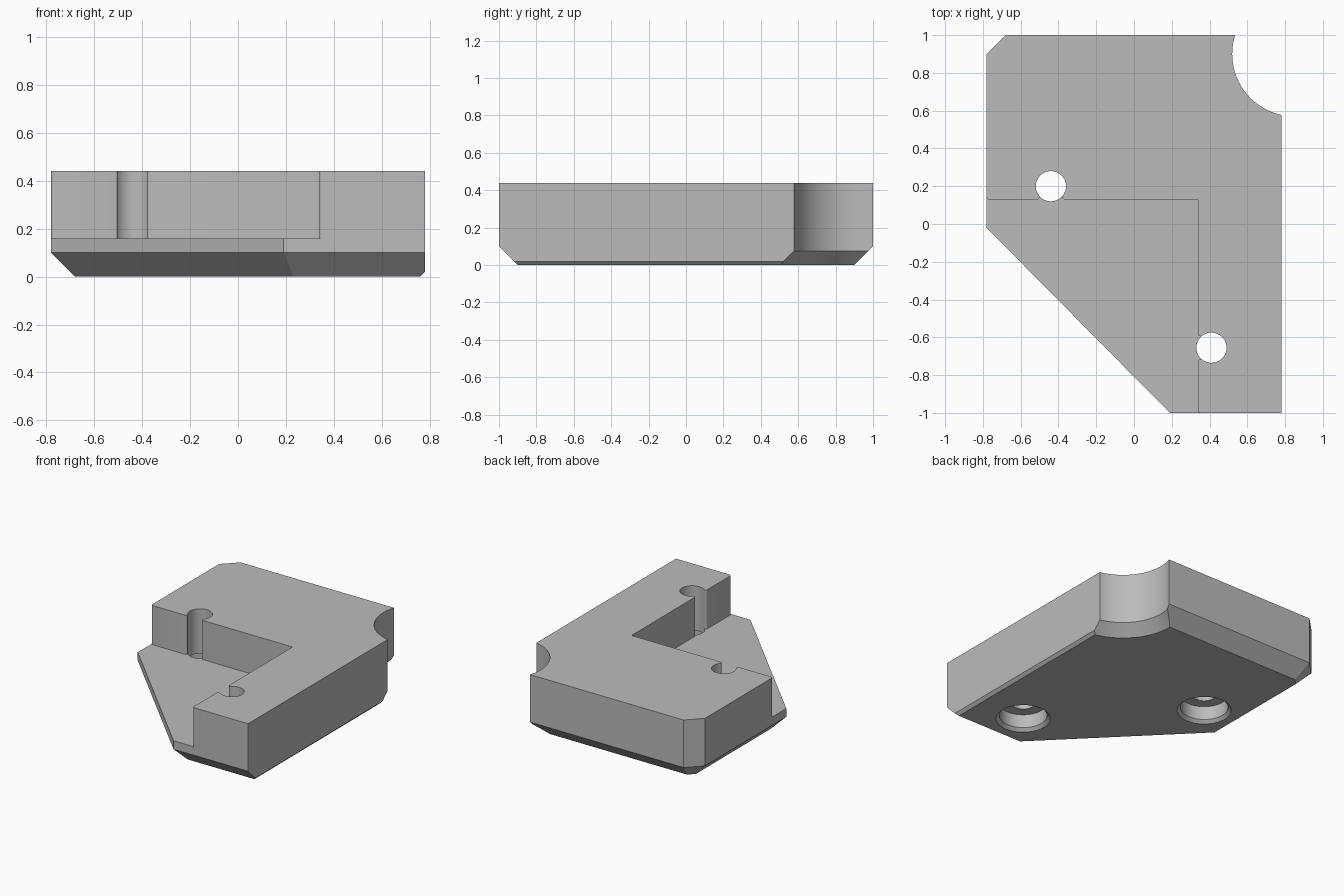
import bpy
import bmesh
from math import cos, sin, pi, atan2, sqrt
from mathutils import Vector

if "Cube" in bpy.data.objects:
    bpy.data.objects.remove(bpy.data.objects["Cube"], do_unlink=True)

TOP, LEDGE = 0.44, 0.16
INNER = Vector((0.34, 0.13))      # inner corner of the notch
HOLE_R, HOLE_V, FILLET = 0.08, 0.07, 0.013


def make_object(name, bm):
    bmesh.ops.recalc_face_normals(bm, faces=bm.faces)
    mesh = bpy.data.meshes.new(name)
    bm.to_mesh(mesh)
    bm.free()
    obj = bpy.data.objects.new(name, mesh)
    bpy.context.collection.objects.link(obj)
    return obj


def prism(points, z0, z1):
    bm = bmesh.new()
    face = bm.faces.new([bm.verts.new((p[0], p[1], z0)) for p in points])
    grown = bmesh.ops.extrude_face_region(bm, geom=[face])["geom"]
    verts = [g for g in grown if isinstance(g, bmesh.types.BMVert)]
    bmesh.ops.translate(bm, verts=verts, vec=(0, 0, z1 - z0))
    return bm


def lathe(name, profile, centre, steps):
    """Closed solid turned about a vertical axis from (radius, z) points."""
    bm = bmesh.new()
    rings = [[bm.verts.new((centre[0] + r * cos(2 * pi * i / steps),
                            centre[1] + r * sin(2 * pi * i / steps), z))
              for i in range(steps)] for r, z in profile]
    for low, high in zip(rings, rings[1:]):
        for i in range(steps):
            j = (i + 1) % steps
            bm.faces.new((low[i], low[j], high[j], high[i]))
    bm.faces.new(rings[0])
    bm.faces.new(rings[-1])
    return make_object(name, bm)


def arc(cu, cv, radius, a0, a1, n=6):
    return [(cu + radius * cos(a0 + (a1 - a0) * i / n),
             cv + radius * sin(a0 + (a1 - a0) * i / n)) for i in range(n + 1)]


def wall_points(hole_u, end_u):
    """One notch wall: u runs along it, v into the block."""
    w = sqrt((HOLE_R + FILLET) ** 2 - (HOLE_V - FILLET) ** 2)
    turn = atan2(HOLE_V - FILLET, -w)
    right = arc(hole_u + w, FILLET, FILLET, 1.5 * pi, turn)
    left = [(2 * hole_u - u, v) for u, v in right]
    end = arc(end_u - FILLET, FILLET, FILLET, -pi / 2, 0)
    return left + [(hole_u, HOLE_V)] + right[::-1] + end + [(end_u + 0.3, FILLET)]


def cut(target, cutter):
    mod = target.modifiers.new("cut", "BOOLEAN")
    mod.operation = "DIFFERENCE"
    mod.solver = "EXACT"
    mod.object = cutter
    bpy.context.view_layer.objects.active = target
    bpy.ops.object.modifier_apply(modifier=mod.name)
    bpy.data.objects.remove(cutter, do_unlink=True)


# Block with chamfered lower edges
outline = [(-0.78, -0.02), (0.19, -1), (0.78, -1), (0.78, 1), (-0.68, 1), (-0.78, 0.9)]
bm = prism(outline, 0, TOP)
for a, b in zip(outline, outline[1:] + outline[:1]):
    size = 0.02 if a[0] == b[0] == 0.78 else 0.1
    out = Vector((b[1] - a[1], a[0] - b[0], 0)).normalized()
    bmesh.ops.bisect_plane(bm, geom=bm.verts[:] + bm.edges[:] + bm.faces[:],
                           plane_co=(a[0], a[1], size),
                           plane_no=out - Vector((0, 0, 1)), clear_outer=True)
    bmesh.ops.holes_fill(bm, edges=[e for e in bm.edges if e.is_boundary], sides=0)
block = make_object("corner_block", bm)

# Stepped notch with rounded mouths at both holes
hole_u = (0.78, 0.785)
along_x = [(INNER.x - u, INNER.y + v) for u, v in wall_points(hole_u[0], 1.12)]
along_y = [(INNER.x + v, INNER.y - u) for u, v in wall_points(hole_u[1], 1.13)]
notch = [tuple(INNER)] + along_x + [(-1.2, -1.4)] + along_y[::-1]
cut(block, make_object("notch_cutter", prism(notch, LEDGE, TOP + 0.2)))

# Through holes with chamfered counterbores underneath
bore = [(0.2, -0.02), (0.18, 0), (0.158, 0.022), (0.158, 0.12),
        (HOLE_R, 0.12), (HOLE_R, TOP + 0.1)]
for centre in ((INNER.x - hole_u[0], INNER.y + HOLE_V),
               (INNER.x + HOLE_V, INNER.y - hole_u[1])):
    cut(block, lathe("hole_cutter", bore, centre, 48))

# Round scoop in the back corner with a flared lower rim
scoop = [(0.425, -0.02), (0.33, 0.075), (0.33, TOP + 0.1)]
cut(block, lathe("scoop_cutter", scoop, (0.85, 0.9), 96))

# Grey finish
grey = bpy.data.materials.new("plain_grey")
grey.use_nodes = True
colour = (0.5, 0.5, 0.5, 1)
grey.diffuse_color = colour
grey.node_tree.nodes["Principled BSDF"].inputs["Base Color"].default_value = colour
block.data.materials.clear()
block.data.materials.append(grey)
for face in block.data.polygons:
    face.material_index = 0

bpy.ops.object.select_all(action="DESELECT")
block.select_set(True)
bpy.context.view_layer.objects.active = block
bpy.ops.object.shade_smooth_by_angle(angle=pi / 9)
